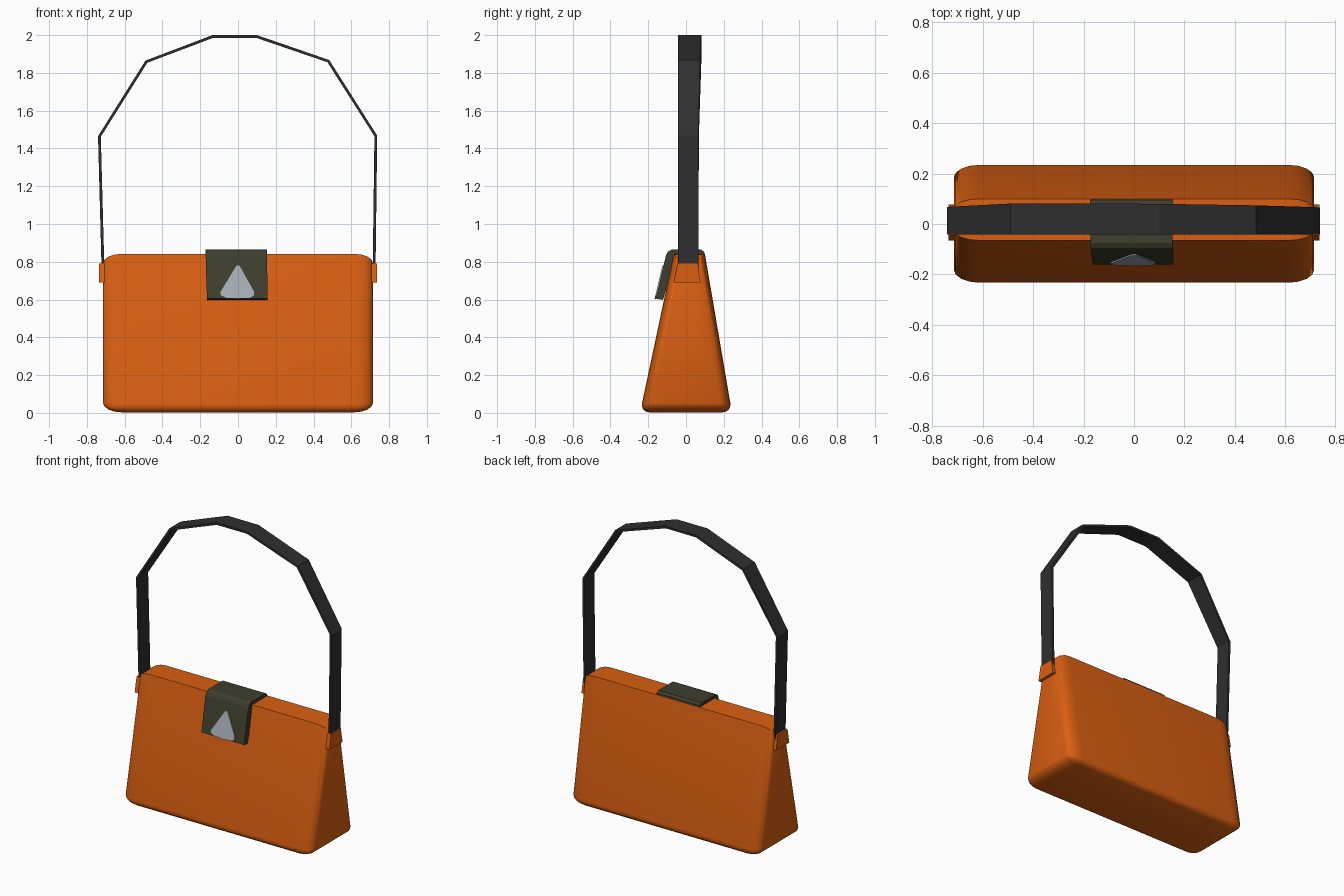
import bpy, bmesh

if "Cube" in bpy.data.objects:
    bpy.data.objects.remove(bpy.data.objects["Cube"])


def material(name, rgb):
    m = bpy.data.materials.new(name)
    m.diffuse_color = (*rgb, 1)
    m.use_nodes = True
    m.node_tree.nodes["Principled BSDF"].inputs["Base Color"].default_value = m.diffuse_color
    return m


ORANGE = material("orange leather", (0.70, 0.115, 0.006))
BLACK = material("black strap", (0.028, 0.028, 0.028))
OLIVE = material("dark olive", (0.047, 0.047, 0.028))
METAL = material("grey metal", (0.38, 0.42, 0.47))


def finish(bm, name, mat, smooth=False):
    bmesh.ops.recalc_face_normals(bm, faces=bm.faces)
    me = bpy.data.meshes.new(name)
    bm.to_mesh(me)
    bm.free()
    ob = bpy.data.objects.new(name, me)
    bpy.context.collection.objects.link(ob)
    me.materials.append(mat)
    if smooth:
        bpy.ops.object.select_all(action='DESELECT')
        ob.select_set(True)
        bpy.context.view_layer.objects.active = ob
        bpy.ops.object.shade_smooth_by_angle(angle=0.6)
    return ob


def prism(name, a, b, mat):
    """Solid between two matching outlines of 3D points."""
    bm = bmesh.new()
    va = [bm.verts.new(p) for p in a]
    vb = [bm.verts.new(p) for p in b]
    n = len(a)
    bm.faces.new(va)
    bm.faces.new(vb[::-1])
    for i in range(n):
        j = (i + 1) % n
        bm.faces.new((va[i], vb[i], vb[j], va[j]))
    return finish(bm, name, mat)


# Body: tapered box, rounded except along the two long top edges
bm = bmesh.new()
bmesh.ops.create_cube(bm, size=2)
for v in bm.verts:
    top = v.co.z > 0
    y = (0.10 if v.co.y > 0 else -0.065) if top else v.co.y * 0.243
    v.co = (v.co.x * 0.3575, y, 0.842 if top else 0.003)
edges = [e for e in bm.edges
         if not (all(v.co.z > 0.5 for v in e.verts)
                 and abs(e.verts[0].co.x - e.verts[1].co.x) > 0.1)]
bmesh.ops.bevel(bm, geom=edges, offset=0.05, offset_type='OFFSET',
                segments=4, profile=0.5, affect='EDGES', clamp_overlap=True)
for v in bm.verts:
    v.co.x *= 2          # corners are stretched sideways
finish(bm, "bag_body", ORANGE, True)

# Flap folded over the top, extruded across x
flap = [(-0.16, 0.605), (-0.106, 0.835), (-0.095, 0.855), (-0.075, 0.865),
        (0.08, 0.865), (0.096, 0.852), (0.1, 0.83), (-0.05, 0.83), (-0.122, 0.598)]
prism("flap", [(-0.172 + (0.86 - z) * 0.03, y, z) for y, z in flap],
      [(0.153 + (0.86 - z) * 0.015, y, z) for y, z in flap], OLIVE)

# Triangular clasp lying on the sloping flap front
tri = [(-0.008, 0.78), (-0.093, 0.64), (-0.09, 0.622), (-0.065, 0.61), (0, 0.604),
       (0.065, 0.61), (0.085, 0.622), (0.086, 0.64), (0.008, 0.78)]


def front_y(z):
    return -0.16 + (z - 0.605) * 0.235


prism("clasp", [(x, front_y(z) - 0.006, z) for x, z in tri],
      [(x, front_y(z) + 0.002, z) for x, z in tri], METAL)

# Strap tabs on both ends
for side, s in (("left", -1), ("right", 1)):
    tab = [(-0.065, 0.69), (0.078, 0.69), (0.06, 0.79), (-0.045, 0.79)]
    prism("strap_tab_" + side, [(s * 0.735, y, z) for y, z in tab],
          [(s * 0.69, y, z) for y, z in tab], ORANGE)

# Strap: faceted loop of outer points (x, z, back y)
path = [(-0.722, 0.75, 0.066), (-0.741, 1.465, 0.068), (-0.49, 1.865, 0.081),
        (-0.135, 2.0, 0.081), (0.1, 2.0, 0.08), (0.483, 1.868, 0.074),
        (0.737, 1.468, 0.066), (0.728, 0.75, 0.066)]
bm = bmesh.new()
rings = []
for i, (x, z, yb) in enumerate(path):
    a, b = path[max(i - 1, 0)], path[min(i + 1, len(path) - 1)]
    dx, dz = b[0] - a[0], b[1] - a[1]
    k = 0.015 / (dx * dx + dz * dz) ** 0.5
    xi, zi = x + dz * k, z - dx * k
    rings.append([bm.verts.new(p) for p in
                  ((x, -0.042, z), (x, yb, z), (xi, yb, zi), (xi, -0.042, zi))])
for r, q in zip(rings, rings[1:]):
    for i in range(4):
        j = (i + 1) % 4
        bm.faces.new((r[i], q[i], q[j], r[j]))
bm.faces.new(rings[0])
bm.faces.new(rings[-1][::-1])
finish(bm, "strap", BLACK)
